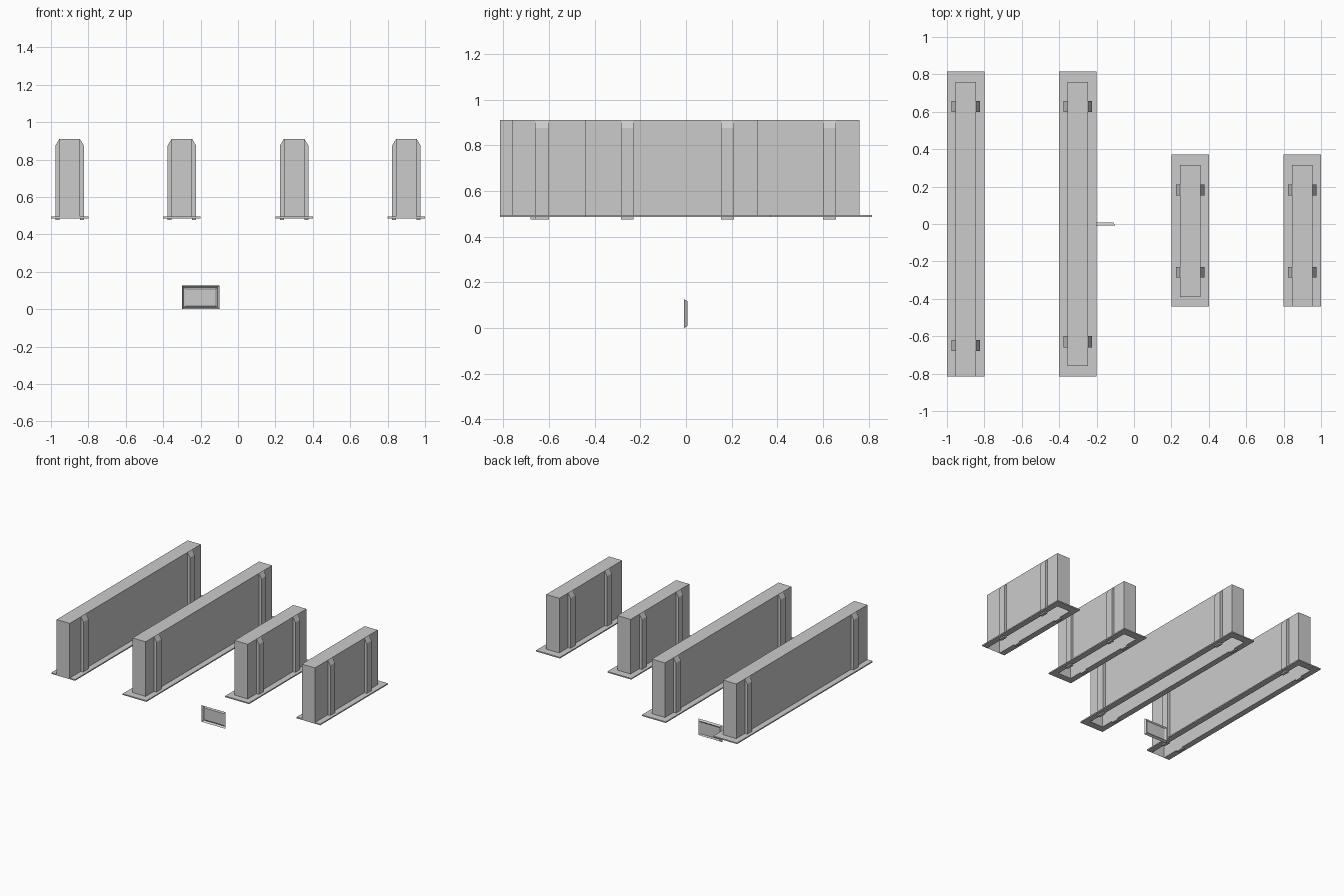
import bpy, bmesh

if "Cube" in bpy.data.objects:
    bpy.data.objects.remove(bpy.data.objects["Cube"])

BODY, POST, RIM = 0.055, 0.076, 0.1          # half widths
TOP, FLANGE_Z, FLANGE_T, POST_Z = 0.91, 0.486, 0.009, 0.476


def finish(bm, name, recalc=True):
    if recalc:
        bmesh.ops.recalc_face_normals(bm, faces=bm.faces)
    me = bpy.data.meshes.new(name)
    bm.to_mesh(me)
    bm.free()
    ob = bpy.data.objects.new(name, me)
    bpy.context.collection.objects.link(ob)
    return ob


def extrude(bm, faces, vec):
    res = bmesh.ops.extrude_face_region(bm, geom=faces, use_keep_orig=True)
    verts = [g for g in res["geom"] if isinstance(g, bmesh.types.BMVert)]
    bmesh.ops.translate(bm, verts=verts, vec=vec)


def body(name, x, y0, y1):
    # Hollow cover, open underneath
    bm = bmesh.new()
    z0 = FLANGE_Z
    rect = [(x - BODY, y0), (x + BODY, y0), (x + BODY, y1), (x - BODY, y1)]
    lo = [bm.verts.new((a, b, z0)) for a, b in rect]
    hi = [bm.verts.new((a, b, TOP)) for a, b in rect]
    for i in range(4):
        j = (i + 1) % 4
        bm.faces.new((lo[i], lo[j], hi[j], hi[i]))
    bm.faces.new(hi)
    finish(bm, name, recalc=False)


def flange(name, x, outer, inner, open_front):
    # Flat rim around the base; three-sided where the body is flush in front
    def loop(hw, y0, y1):
        pts = [(x - hw, y0), (x - hw, y1), (x + hw, y1), (x + hw, y0)]
        return [bm.verts.new((a, b, FLANGE_Z)) for a, b in pts]
    bm = bmesh.new()
    o, n = loop(RIM, *outer), loop(BODY, *inner)
    faces = []
    for i in range(3 if open_front else 4):
        j = (i + 1) % 4
        faces.append(bm.faces.new((o[i], o[j], n[j], n[i])))
    extrude(bm, faces, (0, 0, FLANGE_T))
    finish(bm, name)


def posts(name, x, spans):
    # Pilasters with sloped tops on both long sides
    bm = bmesh.new()
    profile = [(BODY, POST_Z), (POST, POST_Z), (POST, 0.875), (BODY, TOP)]
    for y0, y1 in spans:
        for s in (-1, 1):
            f = bm.faces.new([bm.verts.new((x + s * a, y0, z)) for a, z in profile])
            extrude(bm, [f], (0, y1 - y0, 0))
    finish(bm, name)


LONG, SHORT = (-0.815, 0.815), (-0.44, 0.372)
short_posts = [(-0.285, -0.23), (0.153, 0.21)]
units = [
    ("long_flush", -0.9, LONG, (-0.815, 0.76), [(-0.68, -0.62), (0.6, 0.657)]),
    ("long", -0.3, LONG, (-0.76, 0.76), [(-0.66, -0.6), (0.6, 0.657)]),
    ("short", 0.3, SHORT, (-0.39, 0.315), short_posts),
    ("short_flush", 0.9, SHORT, (-0.44, 0.315), short_posts),
]
for kind, x, outer, inner, spans in units:
    body(kind + "_cover", x, *inner)
    flange(kind + "_base_flange", x, outer, inner, "flush" in kind)
    posts(kind + "_side_posts", x, spans)

# Small shallow tray panel: sloped rim, flat border, centre panel
bm = bmesh.new()
rings = []
for inset, y in ((0, -0.008), (0.009, 0.007), (0.022, -0.001)):
    k = min(inset, 0.018)
    x0, x1, z0, z1 = -0.3 + inset, -0.1 - inset, k, 0.126 - k
    rings.append([bm.verts.new((a, y, b)) for a, b in
                  ((x0, z0), (x1, z0), (x1, z1), (x0, z1))])
for a, b in zip(rings, rings[1:]):
    for i in range(4):
        j = (i + 1) % 4
        bm.faces.new((a[i], a[j], b[j], b[i]))
bm.faces.new(rings[-1])
finish(bm, "small_tray_panel", recalc=False)
